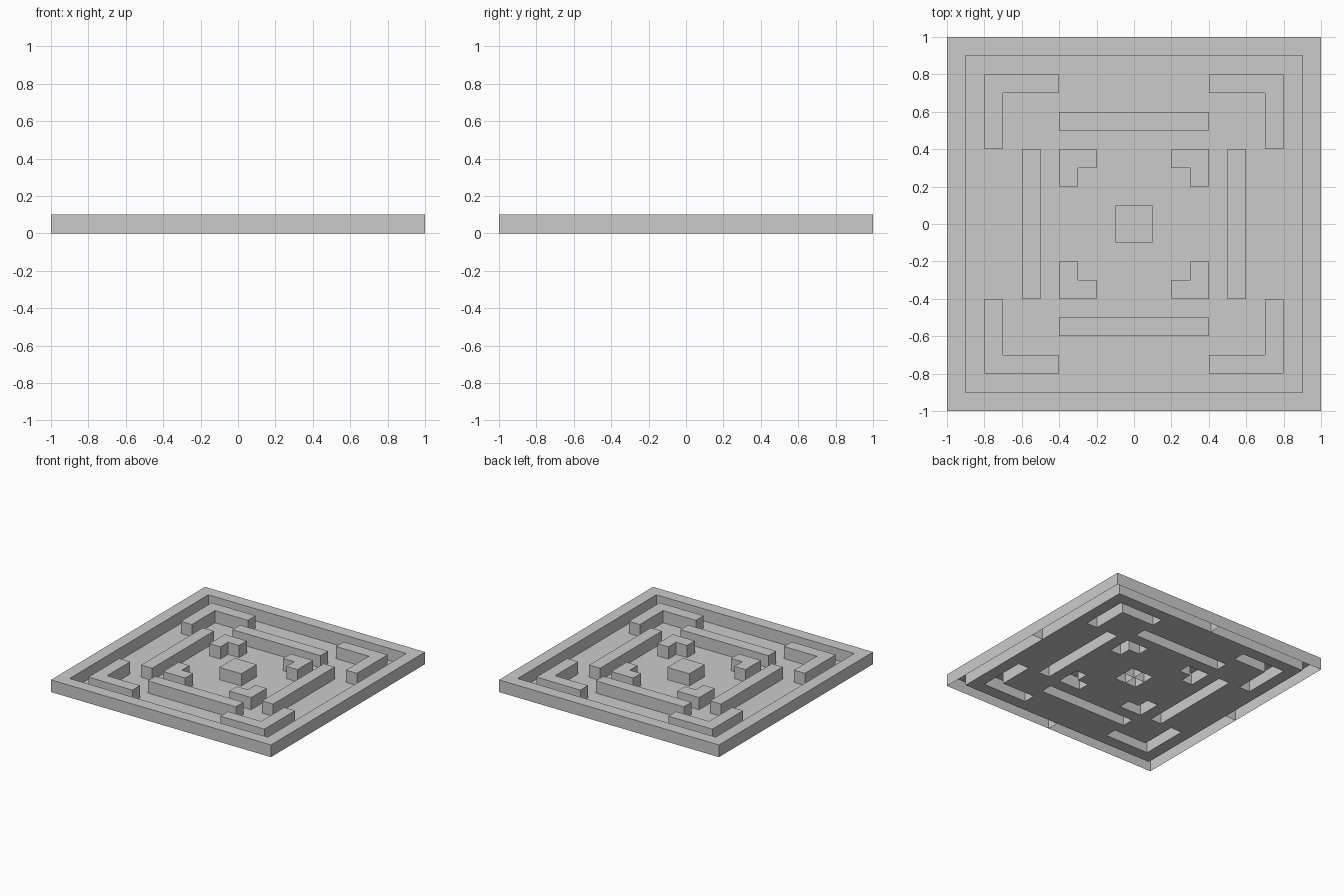
import bpy
import bmesh

if "Cube" in bpy.data.objects:
    bpy.data.objects.remove(bpy.data.objects["Cube"])

N = 20          # plan grid: 20 x 20 squares over the 2 x 2 base
S = 2.0 / N     # square size, also the wall height


def cells(*rects):
    """Grid squares covered by (x0, x1, y0, y1) rectangles, mirrored to all four quadrants."""
    out = set()
    for x0, x1, y0, y1 in rects:
        for i in range(round(x0 / S), round(x1 / S)):
            for j in range(round(y0 / S), round(y1 / S)):
                out |= {(a, b) for a in (i, -1 - i) for b in (j, -1 - j)}
    return out


def make(name, quads):
    """Turn a list of quads into a welded object."""
    bm = bmesh.new()
    for q in quads:
        bm.faces.new([bm.verts.new((x * S, y * S, z * S)) for x, y, z in q])
    bmesh.ops.remove_doubles(bm, verts=bm.verts, dist=1e-4)
    me = bpy.data.meshes.new(name)
    bm.to_mesh(me)
    bm.free()
    ob = bpy.data.objects.new(name, me)
    bpy.context.collection.objects.link(ob)


def flat(i, j, z):
    return [(i, j, z), (i + 1, j, z), (i + 1, j + 1, z), (i, j + 1, z)]


def upright(a, b):
    return [(*a, 0), (*b, 0), (*b, 1), (*a, 1)]


def shell(name, area, ribs=False):
    """Raised block, open underneath; ribs adds inner partitions on the centre lines."""
    quads = []
    for i, j in sorted(area):
        quads.append(flat(i, j, 1))
        c = [(i, j), (i + 1, j), (i + 1, j + 1), (i, j + 1)]
        near = [(i, j - 1), (i + 1, j), (i, j + 1), (i - 1, j)]
        for k in range(4):
            if near[k] not in area:
                quads.append(upright(c[k], c[(k + 1) % 4]))
        if ribs and i == 0:
            quads.append(upright((0, j), (0, j + 1)))
        if ribs and j == 0:
            quads.append(upright((i, 0), (i + 1, 0)))
    make(name, quads)


# Raised parts
parts = {
    "outer_rim": cells((0.9, 1, 0, 1), (0, 1, 0.9, 1)),
    "corner_walls": cells((0.4, 0.8, 0.7, 0.8), (0.7, 0.8, 0.4, 0.8)),
    "long_walls": cells((0, 0.4, 0.5, 0.6), (0.5, 0.6, 0, 0.4)),
    "inner_corner_blocks": cells((0.2, 0.4, 0.3, 0.4), (0.3, 0.4, 0.2, 0.4)),
    "centre_block": cells((0, 0.1, 0, 0.1)),
}
for name, area in parts.items():
    shell(name, area, ribs=name in ("outer_rim", "centre_block"))

# Thin floor sheet between the raised parts
floor = cells((0, 1, 0, 1)) - set().union(*parts.values())
make("floor", [flat(i, j, 0) for i, j in sorted(floor)])
